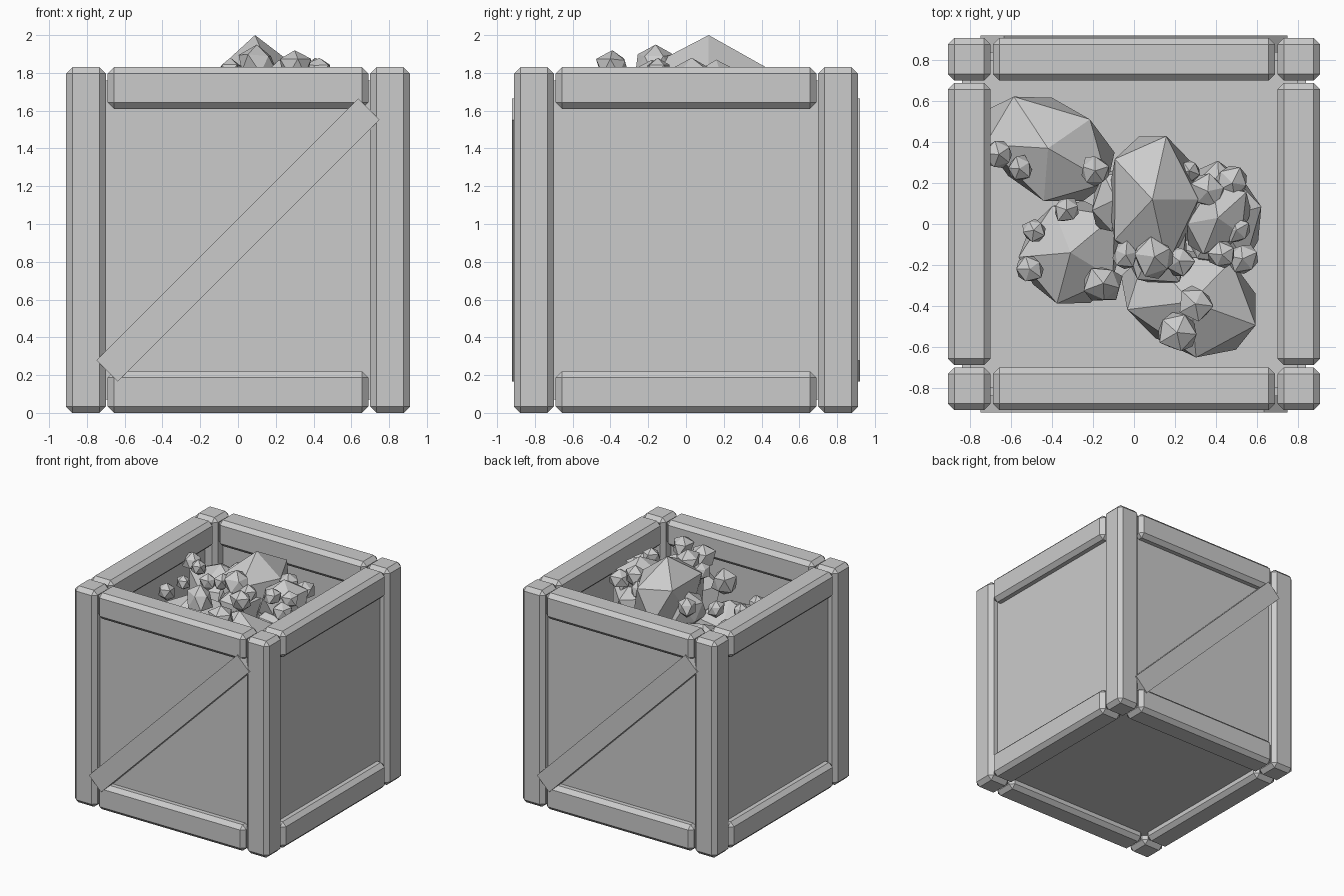
import bpy
import bmesh
import math
import random
from mathutils import Matrix, Vector

random.seed(4)

old = bpy.data.objects.get("Cube")
if old:
    bpy.data.objects.remove(old, do_unlink=True)

grey = bpy.data.materials.new("plain_grey")
grey.use_nodes = True
grey.diffuse_color = (0.6, 0.6, 0.6, 1)
grey.node_tree.nodes["Principled BSDF"].inputs["Base Color"].default_value = (0.6, 0.6, 0.6, 1)


def finish(name, bm):
    """Turn a bmesh into a flat-shaded, coloured object."""
    mesh = bpy.data.meshes.new(name)
    bm.to_mesh(mesh)
    bm.free()
    mesh.materials.append(grey)
    obj = bpy.data.objects.new(name, mesh)
    bpy.context.collection.objects.link(obj)
    return obj


def box(name, low, high, turn=0, bevel=0):
    """Box between two corners, turned about the z axis through the origin."""
    low, high = Vector(low), Vector(high)
    bm = bmesh.new()
    bmesh.ops.create_cube(bm, size=1)
    place = Matrix.Translation((low + high) / 2) @ Matrix.Diagonal((*(high - low), 1))
    bm.transform(Matrix.Rotation(turn, 4, "Z") @ place)
    obj = finish(name, bm)
    if bevel:
        mod = obj.modifiers.new("chamfer", "BEVEL")
        mod.width = bevel
        mod.segments = 1
    return obj


def rock(name, centre, radii, turn=0, jitter=0.08):
    """Faceted stone: a coarse icosphere, stretched and slightly irregular."""
    bm = bmesh.new()
    bmesh.ops.create_icosphere(bm, subdivisions=1, radius=1)
    for v in bm.verts:
        if v.co.z < 0.99:
            v.co *= 1 + random.uniform(-jitter, jitter)
    bm.transform(Matrix.Translation(centre) @ Matrix.Rotation(math.radians(turn), 4, "Z")
                 @ Matrix.Diagonal((*radii, 1)))
    return finish(name, bm)


OUT, INNER, TOP = 0.91, 0.70, 1.83
RAIL, END = 0.22, 0.69
CHAMFER = 0.033

# Four sides of the crate: corner post, two rails and a recessed panel each
for i, side in enumerate(("front", "left", "back", "right")):
    turn = i * math.pi / 2
    box(side + "_post", (-OUT, -OUT, 0), (-INNER, -INNER, TOP), turn, CHAMFER)
    for level, z in (("lower", 0), ("upper", TOP - RAIL)):
        box(f"{side}_{level}_rail", (-END, -OUT, z), (END, -INNER, z + RAIL), turn, CHAMFER)
    box(side + "_panel", (-0.84, -0.84, 0.07), (0.84, -0.80, 1.76), turn)

# Base board
box("base_board", (-0.82, -0.82, 0.07), (0.82, 0.82, 0.11))

# Diagonal braces across the front and back
for side, turn in (("front", 0), ("back", math.pi)):
    bm = bmesh.new()
    bmesh.ops.create_cube(bm, size=1)
    bm.transform(Matrix.Rotation(turn, 4, "Z") @ Matrix.Translation((0, -0.88, 0.915))
                 @ Matrix.Rotation(-math.pi / 4, 4, "Y") @ Matrix.Diagonal((1.96, 0.08, 0.16, 1)))
    finish(side + "_brace", bm)

# Large stones
rock("centre_stone", (0.09, 0.12, 1.69), (0.25, 0.37, 0.31), 0, 0.03)
rock("centre_stone_foot", (0.10, -0.10, 1.62), (0.18, 0.24, 0.20), 20)
rock("centre_stone_flank", (-0.09, 0.12, 1.60), (0.13, 0.18, 0.16), -20)
rock("back_stone", (-0.42, 0.37, 1.42), (0.38, 0.26, 0.24), -30)
rock("side_stone", (-0.31, -0.14, 1.40), (0.29, 0.28, 0.24), 40)
rock("front_stone", (0.28, -0.38, 1.46), (0.40, 0.28, 0.28), -20)
rock("low_stone", (0.42, 0.03, 1.50), (0.22, 0.31, 0.25), 15)
rock("upper_stone", (0.41, 0.03, 1.70), (0.15, 0.21, 0.18), -35)

# Small stones: x, y, z, width radius, height radius
pebbles = (
    (-0.66, 0.34, 1.63, 0.08, 0.08), (-0.56, 0.27, 1.63, 0.07, 0.07),
    (-0.19, 0.26, 1.70, 0.08, 0.08), (-0.33, 0.07, 1.65, 0.07, 0.07),
    (-0.49, -0.03, 1.64, 0.06, 0.06), (-0.51, -0.22, 1.63, 0.07, 0.07),
    (-0.15, -0.29, 1.69, 0.10, 0.12), (-0.04, -0.15, 1.81, 0.07, 0.07),
    (0.10, -0.16, 1.85, 0.11, 0.10), (0.22, -0.18, 1.79, 0.08, 0.08),
    (0.27, 0.26, 1.72, 0.06, 0.08), (0.36, 0.16, 1.78, 0.09, 0.09),
    (0.48, 0.20, 1.74, 0.09, 0.08), (0.43, -0.15, 1.81, 0.07, 0.07),
    (0.53, -0.17, 1.72, 0.08, 0.08), (0.50, -0.03, 1.76, 0.07, 0.07),
    (0.30, -0.39, 1.83, 0.09, 0.09), (0.21, -0.53, 1.72, 0.10, 0.10),
)
for n, (x, y, z, r, h) in enumerate(pebbles):
    rock(f"small_stone_{n + 1}", (x, y, z), (r, r, h), random.uniform(0, 360), 0.15)
